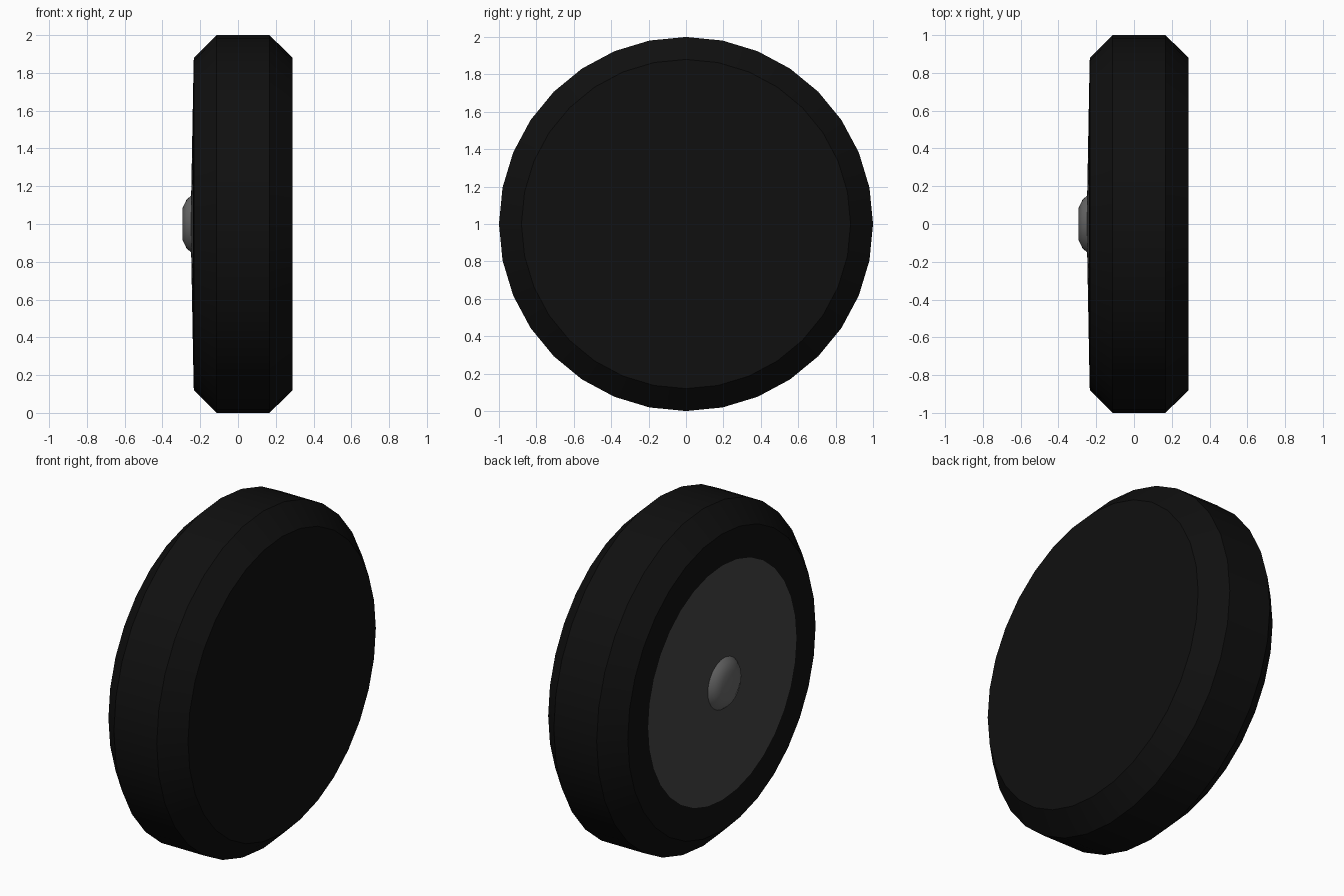
import bpy, bmesh, math

if "Cube" in bpy.data.objects:
    bpy.data.objects.remove(bpy.data.objects["Cube"])

SIDES = 32


def material(name, value):
    m = bpy.data.materials.new(name)
    m.diffuse_color = (value, value, value, 1)
    m.use_nodes = True
    m.node_tree.nodes["Principled BSDF"].inputs["Base Color"].default_value = m.diffuse_color
    return m


def lathe(name, profile, mat):
    """Revolve (x, radius) points about the wheel axle; radius 0 makes a pole."""
    bm = bmesh.new()
    rings = []
    for x, r in profile:
        if r == 0:
            rings.append([bm.verts.new((x, 0, 0))] * SIDES)
        else:
            rings.append([bm.verts.new((x, r * math.sin(math.tau * i / SIDES),
                                        r * math.cos(math.tau * i / SIDES)))
                          for i in range(SIDES)])
    for a, b in zip(rings, rings[1:]):
        for i in range(SIDES):
            j = (i + 1) % SIDES
            bm.faces.new(dict.fromkeys((a[i], a[j], b[j], b[i])))
    bmesh.ops.recalc_face_normals(bm, faces=bm.faces)
    mesh = bpy.data.meshes.new(name)
    bm.to_mesh(mesh)
    bm.free()
    # Open shells sit on the -x side, so make their faces look outwards
    if sum(p.normal.x * p.area for p in mesh.polygons) > 0.05:
        mesh.flip_normals()
    mesh.materials.append(mat)
    obj = bpy.data.objects.new(name, mesh)
    obj.location.z = 1
    bpy.context.collection.objects.link(obj)
    bpy.ops.object.select_all(action='DESELECT')
    obj.select_set(True)
    bpy.context.view_layer.objects.active = obj
    bpy.ops.object.shade_smooth_by_angle(angle=math.radians(30))
    return obj


rubber = material("rubber", 0.005)
metal = material("metal", 0.06)
cap = material("cap_metal", 0.14)

# Tyre: chamfered tread, plain inner side, open where the hub disc sits
lathe("tyre", [(0.288, 0), (0.288, 0.88), (0.167, 1), (-0.114, 1),
               (-0.234, 0.88), (-0.238, 0.695)], rubber)

# Hub disc: very shallow cone
lathe("hub_disc", [(-0.238, 0.695), (-0.248, 0.15)], metal)

# Axle cap: small rounded boss
lathe("axle_cap", [(-0.248, 0.15), (-0.272, 0.13), (-0.293, 0.085),
                   (-0.293, 0)], cap)
